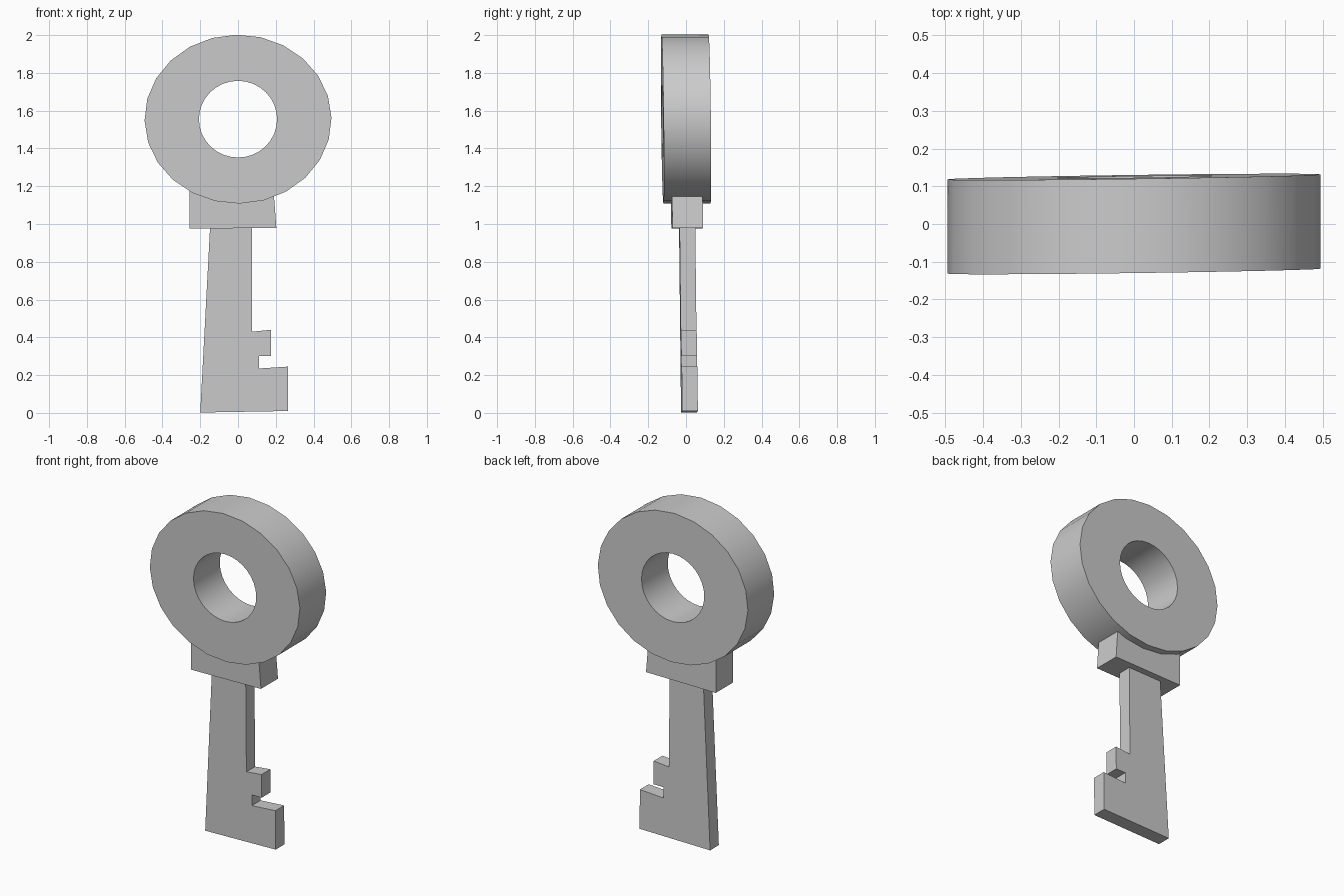
import bpy, bmesh, math

if "Cube" in bpy.data.objects:
    bpy.data.objects.remove(bpy.data.objects["Cube"])


def plate(name, outlines, thickness):
    """Filled outline(s) in x/z, extruded along y with the key's slight lean."""
    curve = bpy.data.curves.new(name, 'CURVE')
    curve.dimensions = '2D'
    curve.fill_mode = 'BOTH'
    curve.extrude = thickness / 2
    for points in outlines:
        spline = curve.splines.new('POLY')
        spline.points.add(len(points) - 1)
        for p, (x, z) in zip(spline.points, points):
            p.co = (x, z, 0, 1)
        spline.use_cyclic_u = True
    source = bpy.data.objects.new(name + "_outline", curve)
    bpy.context.collection.objects.link(source)
    mesh = bpy.data.meshes.new_from_object(
        source.evaluated_get(bpy.context.evaluated_depsgraph_get()))
    bpy.data.objects.remove(source)

    bm = bmesh.new()
    bm.from_mesh(mesh)
    for v in bm.verts:
        x, z, y = v.co
        v.co = (x, y + 0.0135 * x - 0.0115 * (z - 1.555), z)
    bmesh.ops.remove_doubles(bm, verts=bm.verts, dist=0.0005)
    bmesh.ops.recalc_face_normals(bm, faces=bm.faces)
    for f in bm.faces:
        f.smooth = False
    bm.to_mesh(mesh)
    bm.free()
    obj = bpy.data.objects.new(name, mesh)
    bpy.context.collection.objects.link(obj)
    return obj


def ellipse(cz, rx, rz, sides, phase=0.0):
    angles = [2 * math.pi * i / sides + phase for i in range(sides)]
    return [(rx * math.cos(a), cz + rz * math.sin(a)) for a in angles]


# Ring-shaped grip with a round hole
bow = plate("bow_ring", [ellipse(1.555, 0.495, 0.447, 24, math.radians(1)),
                         ellipse(1.555, 0.207, 0.203, 32)], 0.25)
bpy.ops.object.select_all(action='DESELECT')
bow.select_set(True)
bpy.context.view_layer.objects.active = bow
bpy.ops.object.shade_smooth_by_angle(angle=math.radians(30))

# Block under the ring, sunk into it
plate("collar", [[(-0.257, 0.975), (0.203, 0.98), (0.185, 1.22), (-0.257, 1.22)]], 0.162)

# Tapered shaft with two teeth
plate("shaft_and_teeth", [[(-0.2, 0.002), (0.265, 0.01), (0.265, 0.245), (0.11, 0.235),
                           (0.11, 0.3), (0.175, 0.3), (0.175, 0.44), (0.075, 0.43),
                           (0.075, 1.0), (-0.147, 1.0)]], 0.083)
